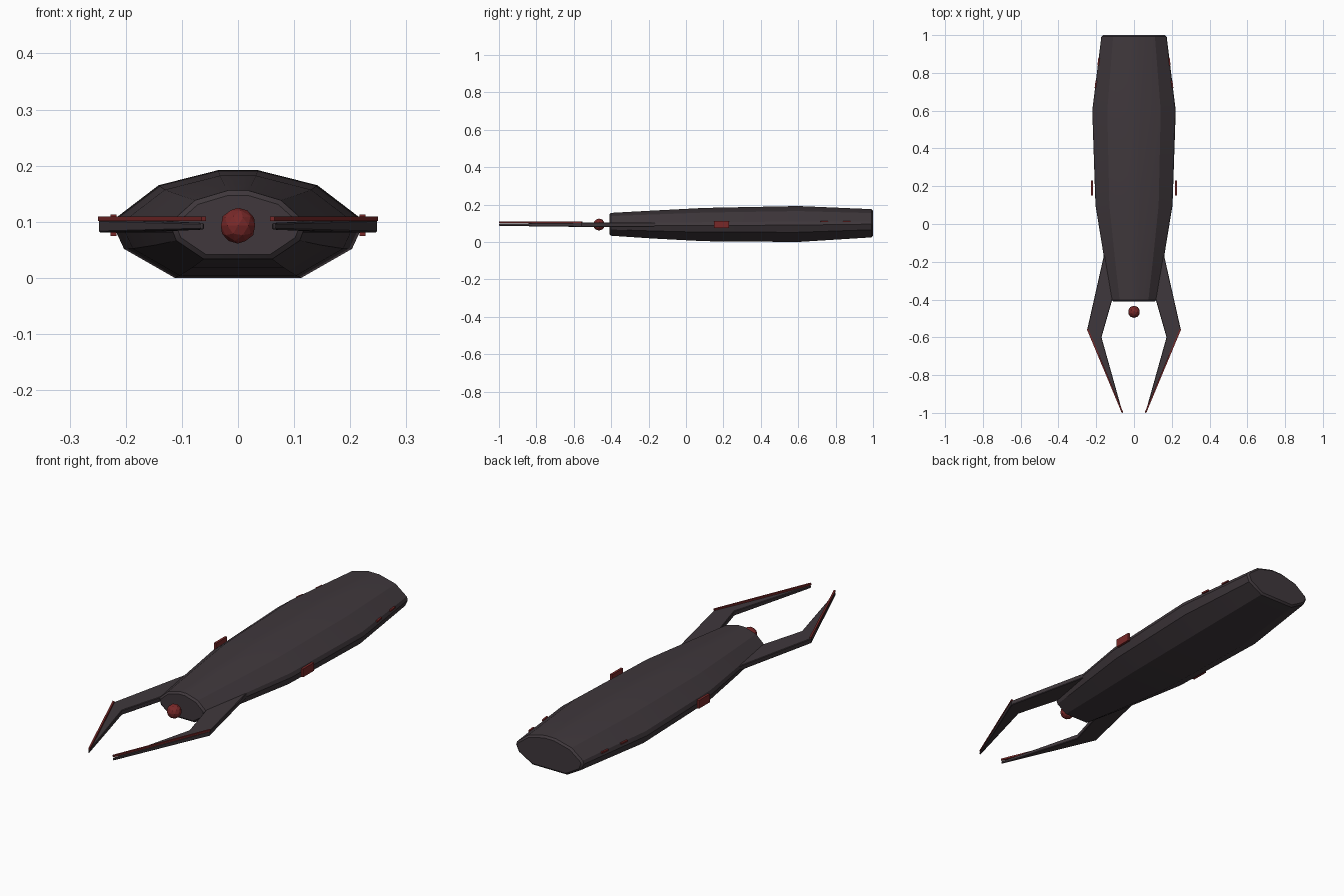
import bpy, bmesh, math
from mathutils import Vector

cube = bpy.data.objects.get("Cube")
if cube:
    bpy.data.objects.remove(cube, do_unlink=True)


def material(name, rgb):
    m = bpy.data.materials.new(name)
    m.use_nodes = True
    m.diffuse_color = (*rgb, 1)
    bsdf = next(n for n in m.node_tree.nodes if n.type == 'BSDF_PRINCIPLED')
    bsdf.inputs["Base Color"].default_value = (*rgb, 1)
    return m


DARK = material("dark hull grey", (0.05, 0.039, 0.045))
RED = material("deep red", (0.19, 0.022, 0.022))


def finish(bm, name, mat):
    bmesh.ops.recalc_face_normals(bm, faces=bm.faces)
    mesh = bpy.data.meshes.new(name)
    bm.to_mesh(mesh)
    bm.free()
    mesh.materials.append(mat)
    obj = bpy.data.objects.new(name, mesh)
    bpy.context.collection.objects.link(obj)
    return obj


def loft(name, rings, mat):
    bm = bmesh.new()
    loops = [[bm.verts.new(p) for p in ring] for ring in rings]
    for a, b in zip(loops, loops[1:]):
        for i in range(len(a)):
            j = (i + 1) % len(a)
            bm.faces.new((a[i], a[j], b[j], b[i]))
    bm.faces.new(loops[0])
    bm.faces.new(loops[-1])
    return finish(bm, name, mat)


def bevel(obj, width, angle):
    mod = obj.modifiers.new("edge bevel", 'BEVEL')
    mod.width = width
    mod.segments = 1
    mod.limit_method = 'ANGLE'
    mod.angle_limit = math.radians(angle)


def box(name, centre, size, mat, turn=0):
    bm = bmesh.new()
    bmesh.ops.create_cube(bm, size=1)
    bmesh.ops.scale(bm, vec=size, verts=bm.verts)
    obj = finish(bm, name, mat)
    obj.location = centre
    obj.rotation_euler.z = turn
    return obj


# Hull: one faceted half section (share of width, share of height), lofted along y
half = [(0.16, 1), (0.64, 0.86), (0.97, 0.57), (1, 0.47), (0.92, 0.27), (0.51, 0)]
section = half + [(-x, z) for x, z in reversed(half)]
stations = [(-0.41, 0.118, 0.034, 0.155), (-0.17, 0.16, 0.018, 0.168),
            (0.1, 0.204, 0.004, 0.182), (0.6, 0.221, 0, 0.192),
            (1.0, 0.172, 0.025, 0.175)]
hull = loft("hull", [[(x * w, y, lo + z * (hi - lo)) for x, z in section]
                     for y, w, lo, hi in stations], DARK)
bevel(hull, 0.008, 60)
bpy.ops.object.select_all(action='DESELECT')
hull.select_set(True)
bpy.context.view_layer.objects.active = hull
bpy.ops.object.shade_smooth_by_angle(angle=math.radians(20))

# Front prongs with a red edge strip, and the side lights
outline = [(0.13, -0.05), (0.16, -0.17), (0.248, -0.56), (0.065, -1.0),
           (0.06, -1.0), (0.172, -0.60), (0.115, -0.40), (0.09, -0.2)]
for side, label in ((1, "left"), (-1, "right")):
    rings = []
    for top in (-1, 1):
        rings.append([(side * x, y, 0.092 + top * (0.006 if y < -0.9 else 0.011))
                      for x, y in outline])
    prong = loft(label + "_prong", rings, DARK)
    bevel(prong, 0.003, 50)

    a, b = Vector((0.246, -0.556)), Vector((0.061, -0.998))
    mid, run = (a + b) / 2, b - a
    box(label + "_prong_strip", (side * mid.x, mid.y, 0.1055),
        (0.008, run.length, 0.008), RED, -side * math.atan2(run.x, run.y))

    box(label + "_side_light", (side * 0.222, 0.19, 0.094),
        (0.011, 0.08, 0.038), RED)

    # Small marker slits along the tapering rear flank
    for n, (start, end) in enumerate([(0.72, 0.76), (0.84, 0.88)]):
        y = (start + end) / 2
        x = 0.219 - (y - 0.6) * 0.122
        box(f"{label}_rear_marker_{n + 1}", (side * x, y, 0.109),
            (0.008, end - start, 0.007), RED, side * 0.122)

# Glowing ball between the prongs
bm = bmesh.new()
bmesh.ops.create_icosphere(bm, subdivisions=2, radius=0.032)
ball = finish(bm, "nose_ball", RED)
ball.location = (0, -0.465, 0.093)
